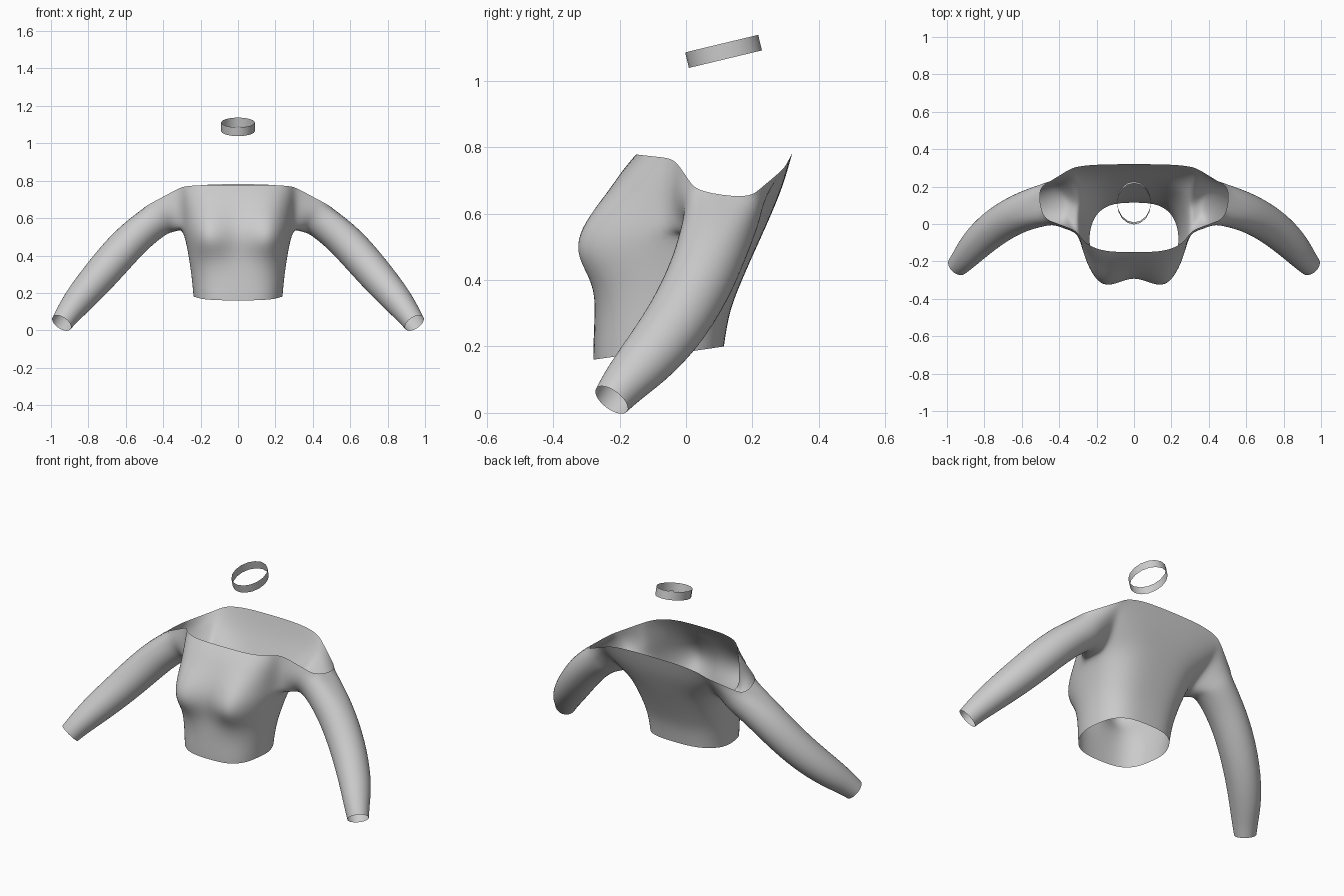
import bpy, bmesh, math
from mathutils import Vector

if "Cube" in bpy.data.objects:
    bpy.data.objects.remove(bpy.data.objects["Cube"])

fabric = bpy.data.materials.new("soft_grey")
fabric.diffuse_color = (0.6, 0.6, 0.6, 1)
fabric.use_nodes = True
fabric.node_tree.nodes["Principled BSDF"].inputs["Base Color"].default_value = fabric.diffuse_color


def finish(name, bm, mirror=False, levels=1):
    bmesh.ops.recalc_face_normals(bm, faces=bm.faces)
    me = bpy.data.meshes.new(name)
    bm.to_mesh(me)
    bm.free()
    me.materials.append(fabric)
    ob = bpy.data.objects.new(name, me)
    bpy.context.collection.objects.link(ob)
    if mirror:
        ob.modifiers.new("mirror", 'MIRROR').use_clip = True
    if levels:
        sub = ob.modifiers.new("smooth", 'SUBSURF')
        sub.levels = sub.render_levels = levels
    me.shade_smooth()
    return ob


def bust(p):
    sz = 0.11 if p.z > 0.49 else 0.065
    g = math.exp(-((p.x - 0.17) / 0.08) ** 2 / 2 - ((p.z - 0.49) / sz) ** 2 / 2)
    return p - Vector((0, 0.095 * g, 0))


def panel(yc, zc, edge, front):
    """Half a panel row, from the centre line out to the side edge."""
    row = []
    t_end = math.radians(15)
    for j in range(6):
        t = math.radians(90 - 15 * j)
        u = (max(math.cos(t), 0) / math.cos(t_end)) ** 0.8
        v = ((1 - math.sin(t)) / (1 - math.sin(t_end))) ** 1.25
        p = Vector((edge[0] * u, yc + (edge[1] - yc) * v, zc + (edge[2] - zc) * v))
        row.append(bust(p) if front else p)
    return row


bm = bmesh.new()
vert = lambda p: bm.verts.new(p)


def bridge(a, b):
    for i in range(len(a) - 1):
        bm.faces.new((a[i], a[i + 1], b[i + 1], b[i]))


# bodice below the armpits: half width, side y, front y, front z, back y, back z
lower = [(0.240, -0.08, -0.28, 0.16, 0.115, 0.20),
         (0.243, -0.08, -0.28, 0.20, 0.12, 0.235),
         (0.252, -0.07, -0.275, 0.30, 0.133, 0.31),
         (0.265, -0.04, -0.268, 0.39, 0.165, 0.39),
         (0.280, 0.00, -0.27, 0.47, 0.20, 0.47),
         (0.300, 0.04, -0.268, 0.54, 0.232, 0.54)]
rings = []
for w, ys, yf, zf, yb, zb in lower:
    zs = (zf + zb) / 2
    f = panel(yf, zf, (w * 0.97, ys + (yf - ys) * 0.3, zs), True)
    b = panel(yb, zb, (w * 0.97, ys + (yb - ys) * 0.3, zs), False)
    rings.append([vert(p) for p in f + [Vector((w, ys, zs))] + b[::-1]])
for a, b in zip(rings, rings[1:]):
    bridge(a, b)

# front and back panels up to the neckline: centre y, centre z, side edge
front_rows = [(-0.25, 0.61, (0.295, -0.045, 0.60)), (-0.222, 0.67, (0.30, -0.045, 0.66)),
              (-0.19, 0.73, (0.305, -0.04, 0.715)), (-0.15, 0.778, (0.305, -0.035, 0.765))]
back_rows = [(0.258, 0.60, (0.31, 0.18, 0.60)), (0.283, 0.66, (0.33, 0.235, 0.655)),
             (0.303, 0.72, (0.34, 0.27, 0.70)), (0.32, 0.782, (0.34, 0.295, 0.735))]
armpit = rings[-1]
front_edge, back_edge = [], []
for rows, start, edge, is_front in ((front_rows, armpit[:6], front_edge, True),
                                    (back_rows, armpit[:6:-1], back_edge, False)):
    prev = start
    for yc, zc, e in rows:
        cur = [vert(p) for p in panel(yc, zc, e, is_front)]
        bridge(prev, cur)
        edge.append(cur[-1])
        prev = cur

# sleeve: starts as an open U at the armhole, closes past the shoulder
hole = front_edge[::-1] + armpit[5:8] + back_edge
N = len(hole)
path = [((0.450, 0.110, 0.595), 0.108, 0.118), ((0.540, 0.085, 0.515), 0.101, 0.113),
        ((0.635, 0.050, 0.415), 0.103, 0.108), ((0.750, -0.020, 0.280), 0.098, 0.104),
        ((0.850, -0.112, 0.165), 0.086, 0.093), ((0.908, -0.185, 0.090), 0.070, 0.074),
        ((0.943, -0.224, 0.039), 0.061, 0.061)]
cen = [Vector(p[0]) for p in path]
tube = []
for k, (c, ru, rv) in enumerate(path):
    axis = (cen[min(k + 1, len(cen) - 1)] - cen[max(k - 1, 0)]).normalized()
    fwd = Vector((0, -1, 0))
    fwd = (fwd - axis * fwd.dot(axis)).normalized()
    up = axis.cross(fwd)
    if up.z < 0:
        up = -up
    gap = math.radians((42, 24)[k] if k < 2 else 180 / N)
    pts = []
    for i in range(N):
        a = gap + (2 * math.pi - 2 * gap) * i / (N - 1)
        pts.append(cen[k] + up * ru * math.cos(a) + fwd * rv * math.sin(a))
    tube.append(pts)
prev = hole
for s in (0.35, 0.7):
    cur = [vert(h.co.lerp(p, s)) for h, p in zip(hole, tube[0])]
    bridge(prev, cur)
    prev = cur
for k, pts in enumerate(tube):
    cur = [vert(p) for p in pts]
    bridge(prev, cur)
    if k:
        bm.faces.new((prev[-1], prev[0], cur[0], cur[-1]))
    prev = cur
finish("off_shoulder_top", bm, mirror=True, levels=2)

# choker: tilted open band
bm = bmesh.new()
n = 16
tilt = math.radians(13.5)
loops = []
for h in (-0.024, 0.024):
    loop = []
    for i in range(n):
        a = 2 * math.pi * i / n
        y = 0.113 * math.sin(a)
        loop.append(bm.verts.new((0.09 * math.cos(a),
                                  0.113 + y * math.cos(tilt) - h * math.sin(tilt),
                                  1.088 + y * math.sin(tilt) + h * math.cos(tilt))))
    loops.append(loop)
for i in range(n):
    j = (i + 1) % n
    bm.faces.new((loops[0][i], loops[0][j], loops[1][j], loops[1][i]))
finish("choker_band", bm, levels=0)
